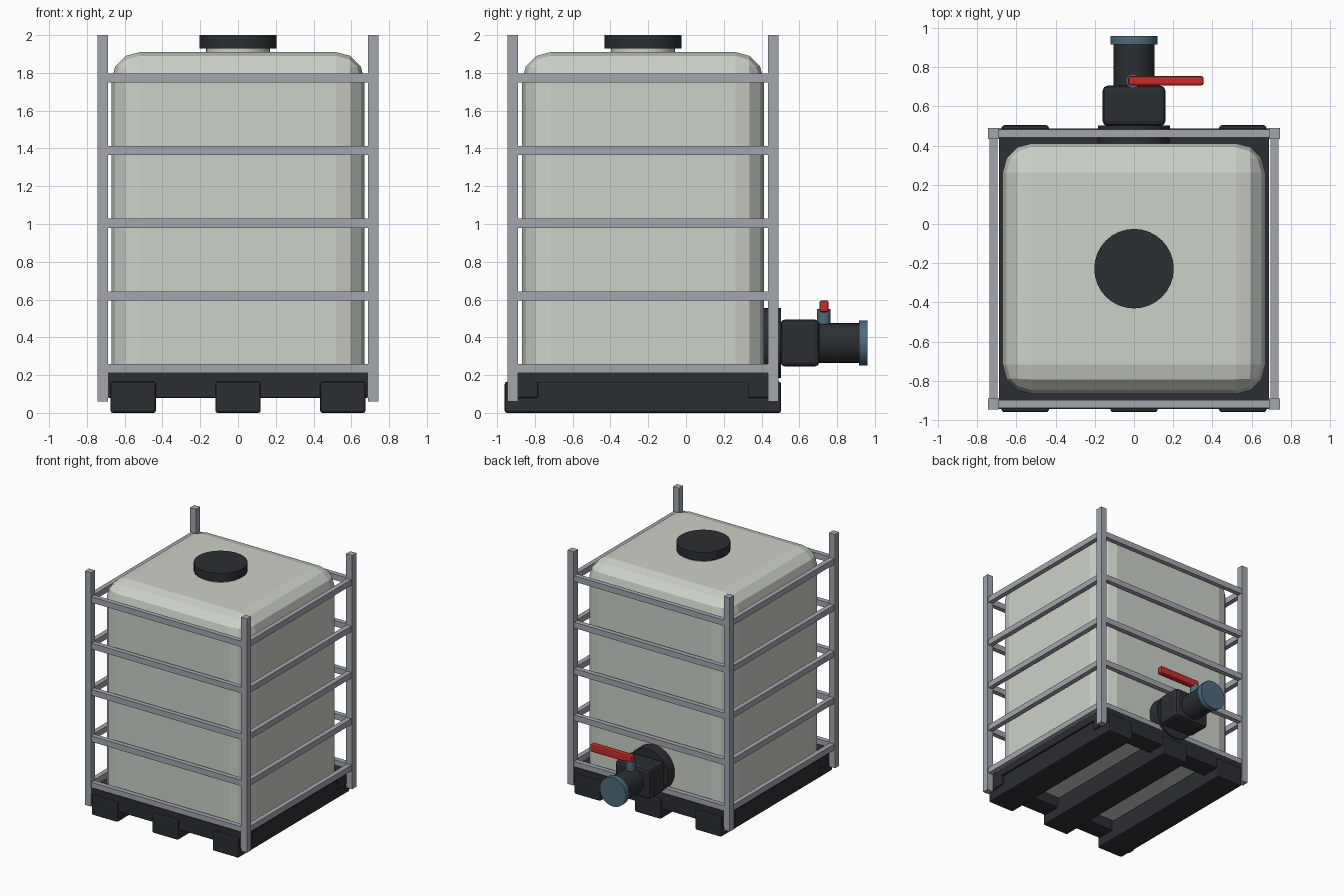
import bpy, bmesh, math
from mathutils import Matrix, Vector

if "Cube" in bpy.data.objects:
    bpy.data.objects.remove(bpy.data.objects["Cube"])


def material(name, rgb):
    m = bpy.data.materials.new(name)
    m.diffuse_color = (*rgb, 1)
    m.use_nodes = True
    m.node_tree.nodes["Principled BSDF"].inputs["Base Color"].default_value = m.diffuse_color
    return m


PLASTIC = material("pale_plastic", (0.60, 0.64, 0.58))
DARK = material("dark_plastic", (0.024, 0.029, 0.032))
STEEL = material("steel", (0.36, 0.39, 0.42))
BLUE = material("blue_grey", (0.075, 0.15, 0.20))
RED = material("red", (0.58, 0.025, 0.02))
CY = -0.228  # middle of the cage along y


def finish(name, bm, mat):
    me = bpy.data.meshes.new(name)
    bm.to_mesh(me)
    bm.free()
    me.materials.append(mat)
    ob = bpy.data.objects.new(name, me)
    bpy.context.collection.objects.link(ob)
    return ob


def box(name, x, y, z, mat, bevel=0, segments=2, open_bottom=False):
    """Box from (min, max) ranges; open_bottom keeps the bottom edges sharp."""
    bm = bmesh.new()
    bmesh.ops.create_cube(bm, size=1)
    for v in bm.verts:
        v.co = Vector([(r[0] + r[1]) / 2 + c * (r[1] - r[0])
                       for r, c in zip((x, y, z), v.co)])
    if bevel:
        edges = [e for e in bm.edges
                 if not open_bottom or max(v.co.z for v in e.verts) > z[0] + 1e-4]
        bmesh.ops.bevel(bm, geom=edges, offset=bevel, segments=segments,
                        profile=0.5, affect='EDGES')
    return finish(name, bm, mat)


def cylinder(name, radius, start, end, mat, bevel=0):
    """Cylinder between two points."""
    a, b = Vector(start), Vector(end)
    bm = bmesh.new()
    bmesh.ops.create_cone(bm, cap_ends=True, segments=32, radius1=radius,
                          radius2=radius, depth=(b - a).length)
    if bevel:
        rims = [e for e in bm.edges if abs(e.verts[0].co.z - e.verts[1].co.z) < 1e-5]
        bmesh.ops.bevel(bm, geom=rims, offset=bevel, segments=2, profile=0.5,
                        affect='EDGES')
    rot = (b - a).to_track_quat('Z', 'Y').to_matrix().to_4x4()
    bm.transform(Matrix.Translation((a + b) / 2) @ rot)
    ob = finish(name, bm, mat)
    bpy.ops.object.select_all(action='DESELECT')
    ob.select_set(True)
    bpy.context.view_layer.objects.active = ob
    bpy.ops.object.shade_smooth_by_angle(angle=math.radians(35))
    return ob


def around(c, half):
    return (c - half, c + half)


# Tank with filler neck and lid
box("tank", (-0.67, 0.67), around(CY, 0.64), (0.17, 1.91), PLASTIC, 0.15, 3, True)
cylinder("filler_neck", 0.17, (0, CY, 1.89), (0, CY, 1.94), PLASTIC)
cylinder("filler_lid", 0.203, (0, CY, 1.93), (0, CY, 2.0), DARK)

# Pallet: three runners, two cross beams, deck rim
for i, cx in enumerate((-0.555, 0, 0.555)):
    box(f"pallet_runner_{i + 1}", around(cx, 0.12), (-0.96, 0.504), (0, 0.165), DARK, 0.012)
for name, s in (("front", -1), ("back", 1)):
    box(f"pallet_cross_beam_{name}", (-0.69, 0.69), around(CY + s * 0.635, 0.08),
        (0.08, 0.168), DARK, 0.008)
    box(f"deck_rim_{name}", (-0.69, 0.69), around(CY + s * 0.635, 0.08), (0.16, 0.215), DARK)
for name, s in (("left", -1), ("right", 1)):
    box(f"deck_rim_{name}", around(s * 0.62, 0.07), around(CY, 0.56), (0.16, 0.215), DARK)

# Cage: corner posts and five rings of rails
PX, PY = 0.717, 0.69
for sx in (-1, 1):
    for sy in (-1, 1):
        name = ("back" if sy > 0 else "front") + ("_right" if sx > 0 else "_left")
        box(f"post_{name}", around(sx * PX, 0.0275), around(CY + sy * PY, 0.0275),
            (0.06, 2.0), STEEL)
for i in range(5):
    z = around(0.234 + i * 0.385, 0.024)
    for s in (-1, 1):
        box(f"rail_{'back' if s > 0 else 'front'}_{i + 1}", (-0.69, 0.69),
            around(CY + s * PY, 0.02), z, STEEL)
        box(f"rail_{'right' if s > 0 else 'left'}_{i + 1}", around(s * PX, 0.02),
            around(CY, PY - 0.0275), z, STEEL)

# Outlet valve on the back
VZ = 0.37
cylinder("valve_flange", 0.185, (0, 0.40, VZ), (0, 0.502, VZ), DARK)
box("valve_body", (-0.16, 0.16), (0.50, 0.706), around(VZ, 0.125), DARK, 0.025)
cylinder("outlet_pipe", 0.105, (0, 0.70, VZ), (0, 0.93, VZ), DARK)
cylinder("outlet_cap", 0.12, (0, 0.915, VZ), (0, 0.96, VZ), BLUE)
cylinder("valve_stem", 0.036, (-0.005, 0.73, 0.44), (-0.005, 0.73, 0.55), BLUE)
box("valve_handle", (-0.03, 0.355), around(0.731, 0.024), (0.532, 0.596), RED, 0.012)
